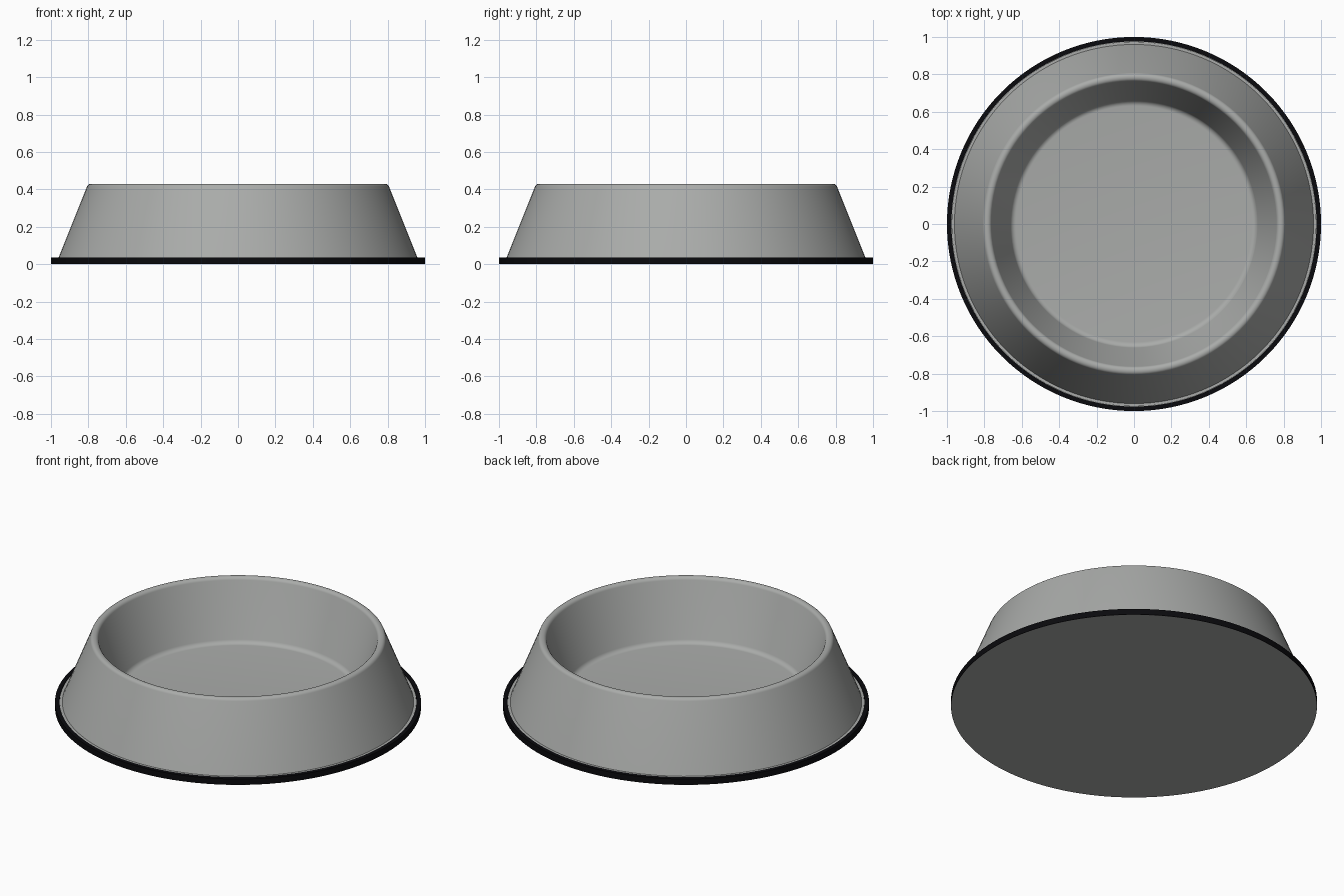
import bpy, bmesh, math

if "Cube" in bpy.data.objects:
    bpy.data.objects.remove(bpy.data.objects["Cube"])

SEG = 128

def material(name, rgb):
    m = bpy.data.materials.new(name)
    m.diffuse_color = (*rgb, 1)
    m.use_nodes = True
    m.node_tree.nodes["Principled BSDF"].inputs["Base Color"].default_value = m.diffuse_color
    return m

def arc(cx, cz, r, a0, a1, n):
    """Points of a rounded corner in the profile, angles in degrees."""
    return [(cx + r * math.cos(math.radians(a0 + (a1 - a0) * i / n)),
             cz + r * math.sin(math.radians(a0 + (a1 - a0) * i / n))) for i in range(n + 1)]

def lathe(name, profile, mat, closed=False):
    """Spin an (r, z) profile around z; points at r = 0 become poles."""
    bm = bmesh.new()
    rings = []
    for r, z in profile:
        if r < 1e-6:
            rings.append([bm.verts.new((0, 0, z))] * SEG)
        else:
            rings.append([bm.verts.new((r * math.cos(2 * math.pi * i / SEG),
                                        r * math.sin(2 * math.pi * i / SEG), z)) for i in range(SEG)])
    pairs = list(zip(rings, rings[1:]))
    if closed:
        pairs.append((rings[-1], rings[0]))
    for a, b in pairs:
        for i in range(SEG):
            j = (i + 1) % SEG
            bm.faces.new(list(dict.fromkeys((a[i], a[j], b[j], b[i]))))
    bmesh.ops.recalc_face_normals(bm, faces=bm.faces)
    me = bpy.data.meshes.new(name)
    bm.to_mesh(me)
    bm.free()
    me.materials.append(mat)
    ob = bpy.data.objects.new(name, me)
    bpy.context.collection.objects.link(ob)
    bpy.ops.object.select_all(action='DESELECT')
    ob.select_set(True)
    bpy.context.view_layer.objects.active = ob
    bpy.ops.object.shade_smooth_by_angle(angle=math.radians(30))
    return ob

steel = material("brushed_grey", (0.40, 0.41, 0.40))
rubber = material("black_rubber", (0.003, 0.003, 0.004))

# Bowl: flat underside, sloped outer wall, rounded rim, dished inside
bowl = [(0, 0), (0.999, 0), (0.975, 0.004), (0.975, 0.034), (0.960, 0.034)]
bowl += arc(0.786, 0.407, 0.023, 20, 90, 6)        # outer rim edge
bowl += arc(0.784, 0.407, 0.023, 90, 162, 6)       # inner rim edge
bowl += arc(0.631, 0.114, 0.032, -20, -90, 6)      # fillet into the floor
bowl += [(0, 0.082)]
lathe("bowl", bowl, steel)

# Thin rubber band around the foot
lathe("foot_band", [(0.976, 0.002), (1.0, 0.001), (1.0, 0.036), (0.976, 0.036)], rubber, closed=True)
